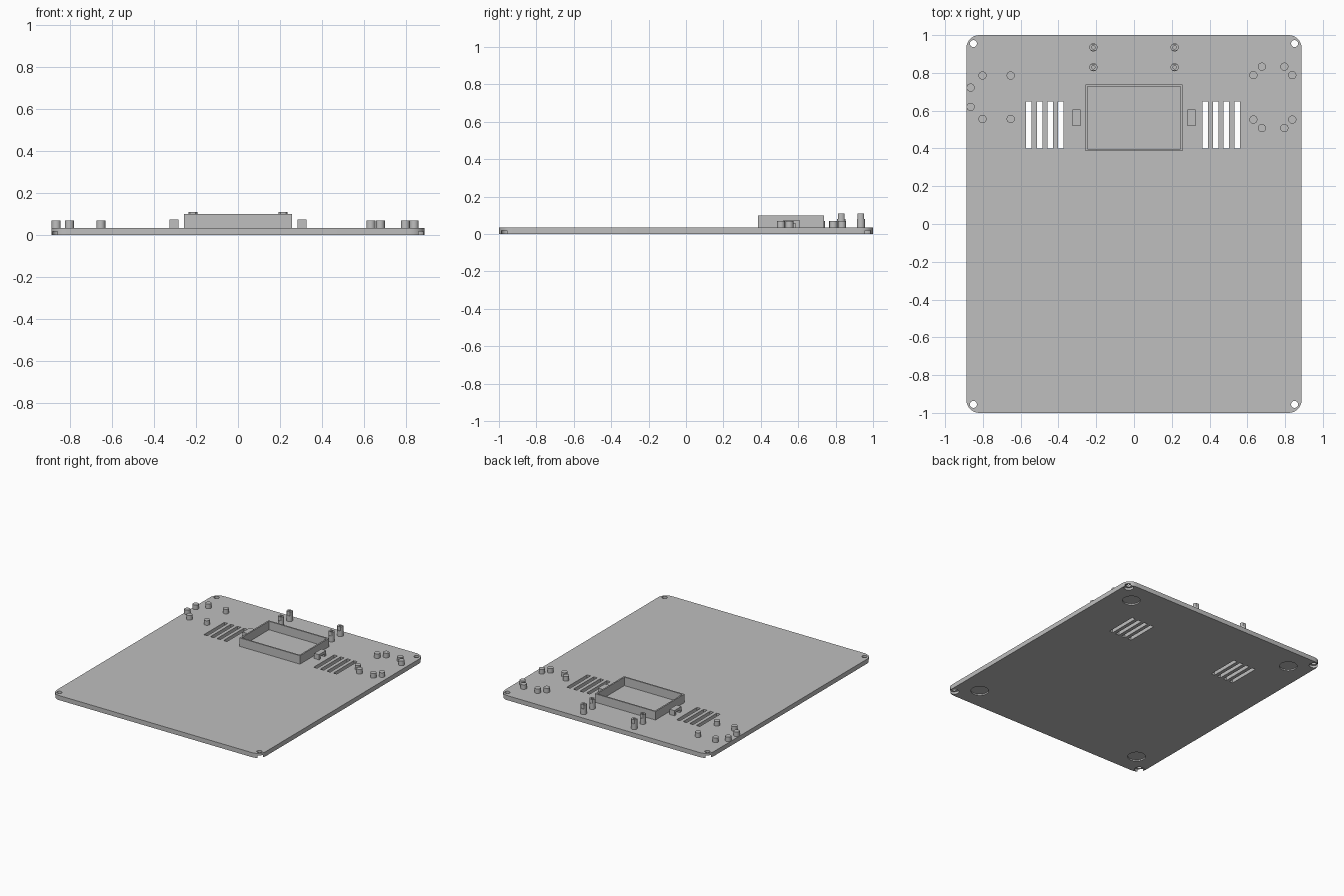
import bpy, bmesh, math
from mathutils import Matrix, Vector

if "Cube" in bpy.data.objects:
    bpy.data.objects.remove(bpy.data.objects["Cube"])

TOP = 0.035  # plate thickness

grey = bpy.data.materials.new("grey plastic")
grey.diffuse_color = (0.52, 0.52, 0.52, 1)
grey.use_nodes = True
grey.node_tree.nodes["Principled BSDF"].inputs["Base Color"].default_value = grey.diffuse_color


def add_box(bm, x0, x1, y0, y1, z0, z1):
    m = Matrix.Translation(((x0 + x1) / 2, (y0 + y1) / 2, (z0 + z1) / 2))
    bmesh.ops.create_cube(bm, size=1, matrix=m @ Matrix.Diagonal((x1 - x0, y1 - y0, z1 - z0, 1)))


def add_cyl(bm, x, y, r, z0, z1, n=32):
    bmesh.ops.create_cone(bm, cap_ends=True, segments=n, radius1=r, radius2=r, depth=z1 - z0,
                          matrix=Matrix.Translation((x, y, (z0 + z1) / 2)))


def add_prism(bm, pts, vec):
    face = bm.faces.new([bm.verts.new(p) for p in pts])
    ext = bmesh.ops.extrude_face_region(bm, geom=[face])
    bmesh.ops.translate(bm, vec=Vector(vec), verts=[v for v in ext["geom"] if isinstance(v, bmesh.types.BMVert)])
    bmesh.ops.recalc_face_normals(bm, faces=bm.faces[:])


def finish(bm, name):
    me = bpy.data.meshes.new(name)
    bm.to_mesh(me)
    bm.free()
    me.materials.append(grey)
    ob = bpy.data.objects.new(name, me)
    bpy.context.collection.objects.link(ob)
    return ob


def activate(ob):
    bpy.ops.object.select_all(action='DESELECT')
    ob.select_set(True)
    bpy.context.view_layer.objects.active = ob


def cut(ob, cutter):
    activate(ob)
    mod = ob.modifiers.new("cut", 'BOOLEAN')
    mod.operation, mod.solver, mod.object = 'DIFFERENCE', 'EXACT', cutter
    bpy.ops.object.modifier_apply(modifier=mod.name)
    bpy.data.objects.remove(cutter)


def smooth(ob):
    activate(ob)
    bpy.ops.object.shade_smooth_by_angle(angle=math.radians(30))


corners = [(sx, sy) for sx in (-1, 1) for sy in (-1, 1)]

# Base plate with rounded corners
W, L, R = 0.888, 1.0, 0.07
outline = []
for i, (sx, sy) in enumerate([(1, 1), (-1, 1), (-1, -1), (1, -1)]):
    for k in range(9):
        a = math.pi / 2 * (i + k / 8)
        outline.append((sx * (W - R) + R * math.cos(a), sy * (L - R) + R * math.sin(a), 0))
bm = bmesh.new()
add_prism(bm, outline, (0, 0, TOP))
plate = finish(bm, "base_plate")

# Vent slots and corner screw holes
bm = bmesh.new()
for start in (-0.556, 0.378):
    for i in range(4):
        x = start + 0.0558 * i
        add_box(bm, x - 0.0145, x + 0.0145, 0.40, 0.648, -0.1, 0.1)
for sx, sy in corners:
    add_cyl(bm, sx * 0.85, sy * 0.955, 0.0185, -0.1, 0.1)
cut(plate, finish(bm, "through_cutter"))

# Screw head counterbores and shallow round foot recesses underneath
bm = bmesh.new()
for sx, sy in corners:
    add_cyl(bm, sx * 0.85, sy * 0.955, 0.033, -0.1, 0.018)
    add_cyl(bm, sx * 0.72, sy * 0.83, 0.063, -0.1, 0.01, 48)
cut(plate, finish(bm, "recess_cutter"))
smooth(plate)

# Rectangular display frame
bm = bmesh.new()
add_box(bm, -0.257, 0.257, 0.386, 0.738, TOP, 0.10)
frame = finish(bm, "display_frame")
bm = bmesh.new()
add_box(bm, -0.246, 0.246, 0.397, 0.727, 0, 0.2)
cut(frame, finish(bm, "frame_cutter"))

# Small bridge clips beside the frame
for side, x in (("left", -0.325), ("right", 0.284)):
    bm = bmesh.new()
    a, b, t, h = 0.52, 0.606, 0.02, 0.075
    prof = [(a, TOP), (a + t, TOP), (a + t, h - t), (b - t, h - t), (b - t, TOP), (b, TOP), (b, h), (a, h)]
    add_prism(bm, [(x, y, z) for y, z in prof], (0.041, 0, 0))
    finish(bm, side + "_bridge_clip")

# Short locating pegs
pegs = {
    "left_pegs": [(-0.865, 0.722), (-0.865, 0.62)]
    + [(x, y) for x in (-0.802, -0.653) for y in (0.786, 0.556)],
    "right_pegs": [(x, y) for x in (0.632, 0.838) for y in (0.788, 0.553)]
    + [(x, y) for x in (0.677, 0.796) for y in (0.833, 0.508)],
}
for name, spots in pegs.items():
    bm = bmesh.new()
    for x, y in spots:
        add_cyl(bm, x, y, 0.0215, TOP, 0.07)
    smooth(finish(bm, name))

# Tall standoffs with flattened tips and a centre hole
for i, (x, y) in enumerate([(sx * 0.215, y) for sx in (-1, 1) for y in (0.83, 0.935)]):
    bm = bmesh.new()
    add_cyl(bm, x, y, 0.0215, TOP, 0.11)
    post = finish(bm, "standoff_%d" % (i + 1))
    bm = bmesh.new()
    add_cyl(bm, x, y, 0.009, 0.06, 0.2, 16)
    for s in (-1, 1):
        y0, y1 = sorted((y + s * 0.017, y + s * 0.05))
        add_box(bm, x - 0.05, x + 0.05, y0, y1, 0.08, 0.2)
    cut(post, finish(bm, "standoff_cutter"))
    smooth(post)
